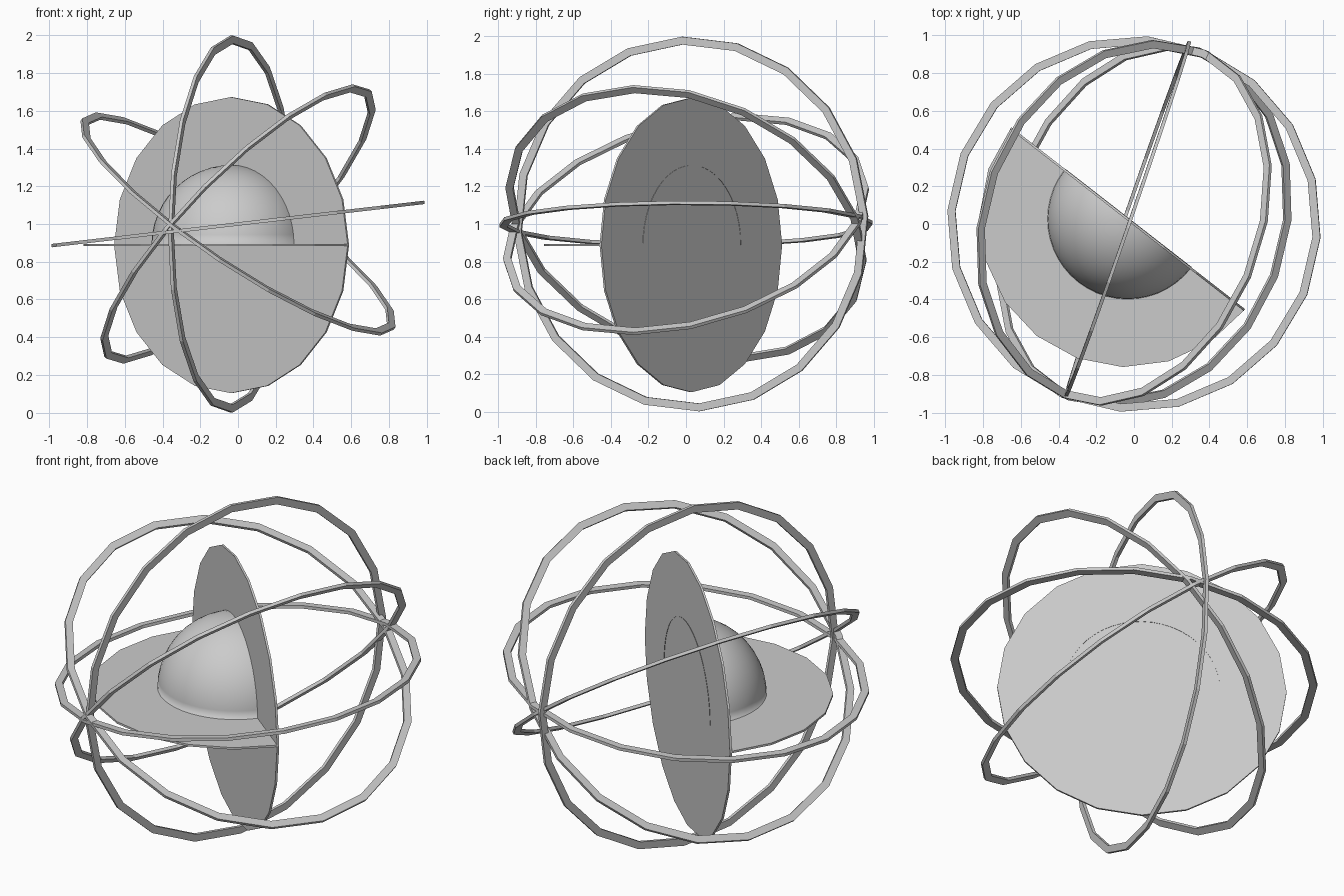
import bpy, bmesh
from math import cos, sin, pi, radians
from mathutils import Vector, Matrix

if "Cube" in bpy.data.objects:
    bpy.data.objects.remove(bpy.data.objects["Cube"])

SIDES = 20
HUB = Vector((-0.034, 0.026, 0.888))      # centre of the discs and the dome
DISC_R, DISC_T = 0.785, 0.012
DOME_R = 0.425
DISC_AZ = radians(-37.9)                  # heading of the upright disc


def finish(name, bm):
    bmesh.ops.recalc_face_normals(bm, faces=bm.faces)
    me = bpy.data.meshes.new(name)
    bm.to_mesh(me)
    bm.free()
    ob = bpy.data.objects.new(name, me)
    bpy.context.collection.objects.link(ob)
    return ob


def ring(name, centre, axis, normal, r=0.998, width=0.042, thick=0.018):
    """Flat 20-sided band with a corner on the shared axis."""
    n = Vector(normal).normalized()
    a = Vector(axis)
    a = (a - n * a.dot(n)).normalized()
    b = n.cross(a)
    bm = bmesh.new()
    loops = []
    for i in range(SIDES):
        t = 2 * pi * i / SIDES
        d = a * cos(t) + b * sin(t)
        loops.append([bm.verts.new(Vector(centre) + d * rad + n * h)
                      for rad, h in ((r, thick / 2), (r, -thick / 2),
                                     (r - width, -thick / 2), (r - width, thick / 2))])
    for i in range(SIDES):
        p, q = loops[i], loops[(i + 1) % SIDES]
        for k in range(4):
            m = (k + 1) % 4
            bm.faces.new((p[k], p[m], q[m], q[k]))
    return finish(name, bm)


def plate(name, u, v, arc, steps):
    """Thin disc (or part of one) spanned by directions u and v."""
    n = u.cross(v).normalized() * DISC_T / 2
    count = steps if arc >= 2 * pi else steps + 1
    pts = [HUB + (u * cos(arc * i / steps) + v * sin(arc * i / steps)) * DISC_R
           for i in range(count)]
    bm = bmesh.new()
    top = [bm.verts.new(p + n) for p in pts]
    bot = [bm.verts.new(p - n) for p in pts]
    bm.faces.new(top)
    bm.faces.new(bot[::-1])
    for i in range(count):
        j = (i + 1) % count
        bm.faces.new((top[i], bot[i], bot[j], top[j]))
    return finish(name, bm)


# four great-circle bands meeting at two shared points
axis = (0.375, 0.927, 0.043)
mid = (0, 0, 1)
ring("level_ring", mid, axis, (-0.116, 0, 1))
ring("rising_ring", mid, axis, (-0.686, 0.268, 0.676))
ring("falling_ring", mid, axis, (0.545, -0.215, 0.81))
ring("upright_ring", (HUB.x, HUB.y, 1), (0.328, 0.944, 0.043),
     (0.944, -0.328, -0.016), r=1.0)

# upright full disc and level half disc
u = Vector((cos(DISC_AZ), sin(DISC_AZ), 0))
up = Vector((0, 0, 1))
front = Vector((sin(DISC_AZ), -cos(DISC_AZ), 0))
plate("upright_disc", u, up, 2 * pi, SIDES)
plate("level_half_disc", u, front, pi, SIDES // 2)

# quarter-sphere dome in the corner between the discs
bm = bmesh.new()
bmesh.ops.create_uvsphere(bm, u_segments=48, v_segments=24, radius=DOME_R,
                          matrix=Matrix.Translation(HUB) @ Matrix.Rotation(DISC_AZ, 4, 'Z'))
for co, no in ((HUB, -up), (HUB - front * (DISC_T / 2 + 0.002), -front)):
    bmesh.ops.bisect_plane(bm, geom=bm.verts[:] + bm.edges[:] + bm.faces[:],
                           plane_co=co, plane_no=no, clear_outer=True)
for f in bm.faces:
    f.smooth = True
dome = finish("dome", bm)
